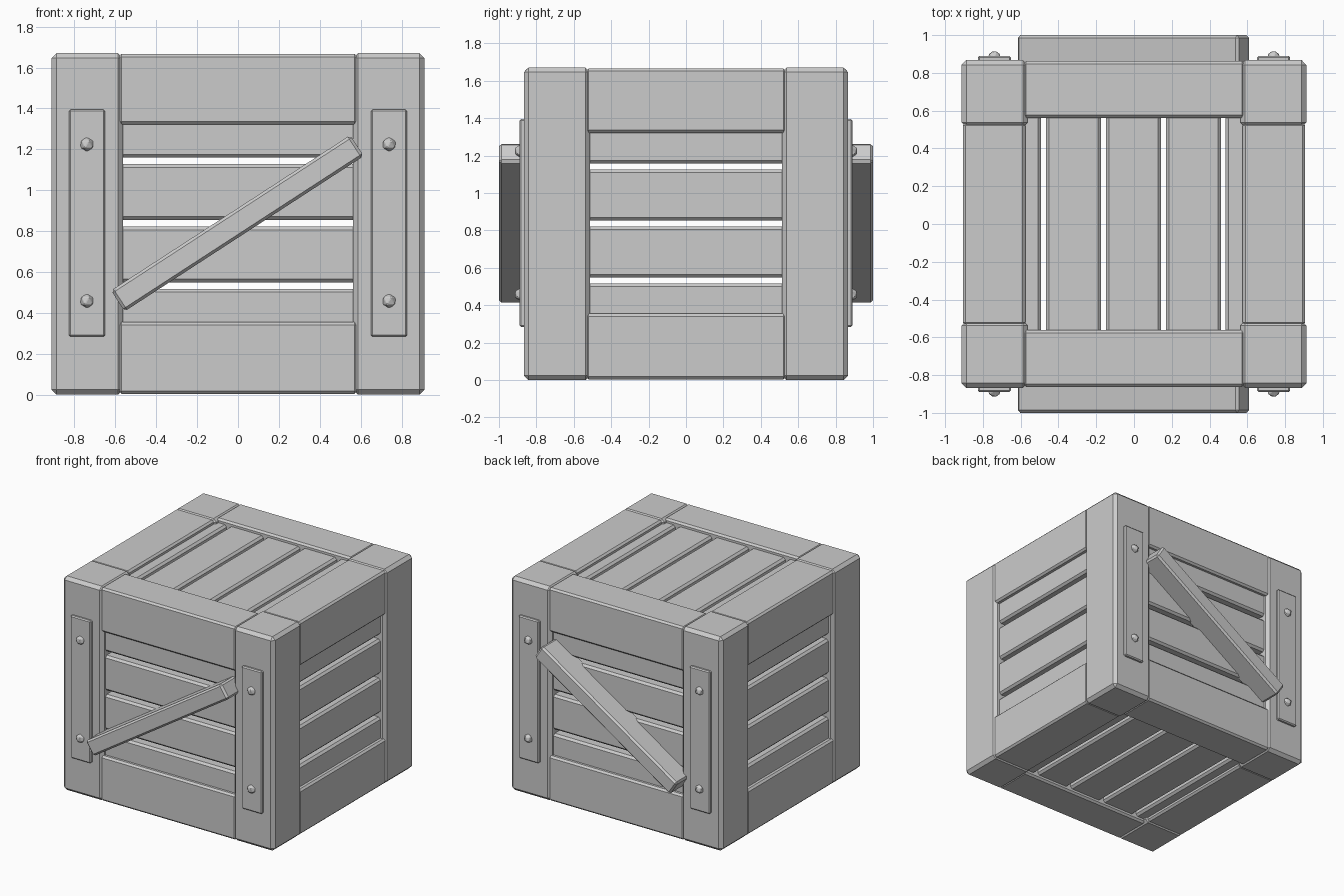
import bpy, math
from mathutils import Matrix

cube = bpy.data.objects.get("Cube")
if cube:
    bpy.data.objects.remove(cube, do_unlink=True)

grey = bpy.data.materials.new("plain grey")
grey.use_nodes = True
GREY = (0.6, 0.6, 0.6, 1)
grey.diffuse_color = GREY
grey.node_tree.nodes["Principled BSDF"].inputs["Base Color"].default_value = GREY


def box(name, x, y, z, bevel, tilt=0):
    """Chamfered box spanning the given (low, high) ranges, tilted about its y axis."""
    spans = (x, y, z)
    bpy.ops.mesh.primitive_cube_add(size=1, location=[(a + b) / 2 for a, b in spans])
    ob = bpy.context.object
    ob.name = name
    ob.data.transform(Matrix.Diagonal([abs(b - a) for a, b in spans] + [1]))
    ob.rotation_euler.y = tilt
    ob.data.materials.append(grey)
    mod = ob.modifiers.new("chamfer", "BEVEL")
    mod.width = bevel
    mod.segments = 1
    return ob


def span(centre, size):
    return (centre - size / 2, centre + size / 2)


TOP = 1.67
RAIL_HEIGHTS = {"lower": (0.004, 0.355), "upper": (1.322, TOP - 0.004)}

# Corner posts
for sx in (-1, 1):
    for sy in (-1, 1):
        box("corner_post", (sx * 0.563, sx * 0.912), (sy * 0.513, sy * 0.867), (0, TOP), 0.024)

# Rails between the posts
for level, heights in RAIL_HEIGHTS.items():
    for s in (-1, 1):
        box(level + "_long_rail", (-0.585, 0.585), (s * 0.562, s * 0.862), heights, 0.014)
        box(level + "_side_rail", (s * 0.575, s * 0.906), (-0.535, 0.535), heights, 0.014)

# Wall slats, set back from the frame
for i in range(4):
    heights = span(0.3805 + i * 0.305, 0.273)
    for s in (-1, 1):
        box("wall_slat", (-0.7, 0.7), (s * 0.74, s * 0.83), heights, 0.016)
        box("side_slat", (s * 0.78, s * 0.87), (-0.7, 0.7), heights, 0.016)

# Lid and floor slats
for i in range(-2, 3):
    width = span(i * 0.317 - 0.003, 0.291)
    for name, heights in (("floor_slat", (0.035, 0.125)), ("lid_slat", (TOP - 0.125, TOP - 0.035))):
        box(name, width, (-0.7, 0.7), heights, 0.016)

for sy in (-1, 1):
    # Straps on the posts, with faceted bolts
    for sx in (-1, 1):
        x = sx * 0.739
        box("strap", span(x, 0.176), (sy * 0.84, sy * 0.889), (0.283, 1.395), 0.008)
        for z in (0.458, 1.224):
            bpy.ops.mesh.primitive_ico_sphere_add(subdivisions=1, radius=0.038, location=(x, sy * 0.882, z))
            bolt = bpy.context.object
            bolt.name = "bolt"
            bolt.data.materials.append(grey)
            mod = bolt.modifiers.new("chamfer", "BEVEL")
            mod.width = 0.003
            mod.segments = 1

    # Diagonal brace
    box("diagonal_brace", span(-0.003, 1.395), (sy * 0.79, sy * 1.0), span(0.838, 0.122), 0.014,
        tilt=-math.radians(33))
